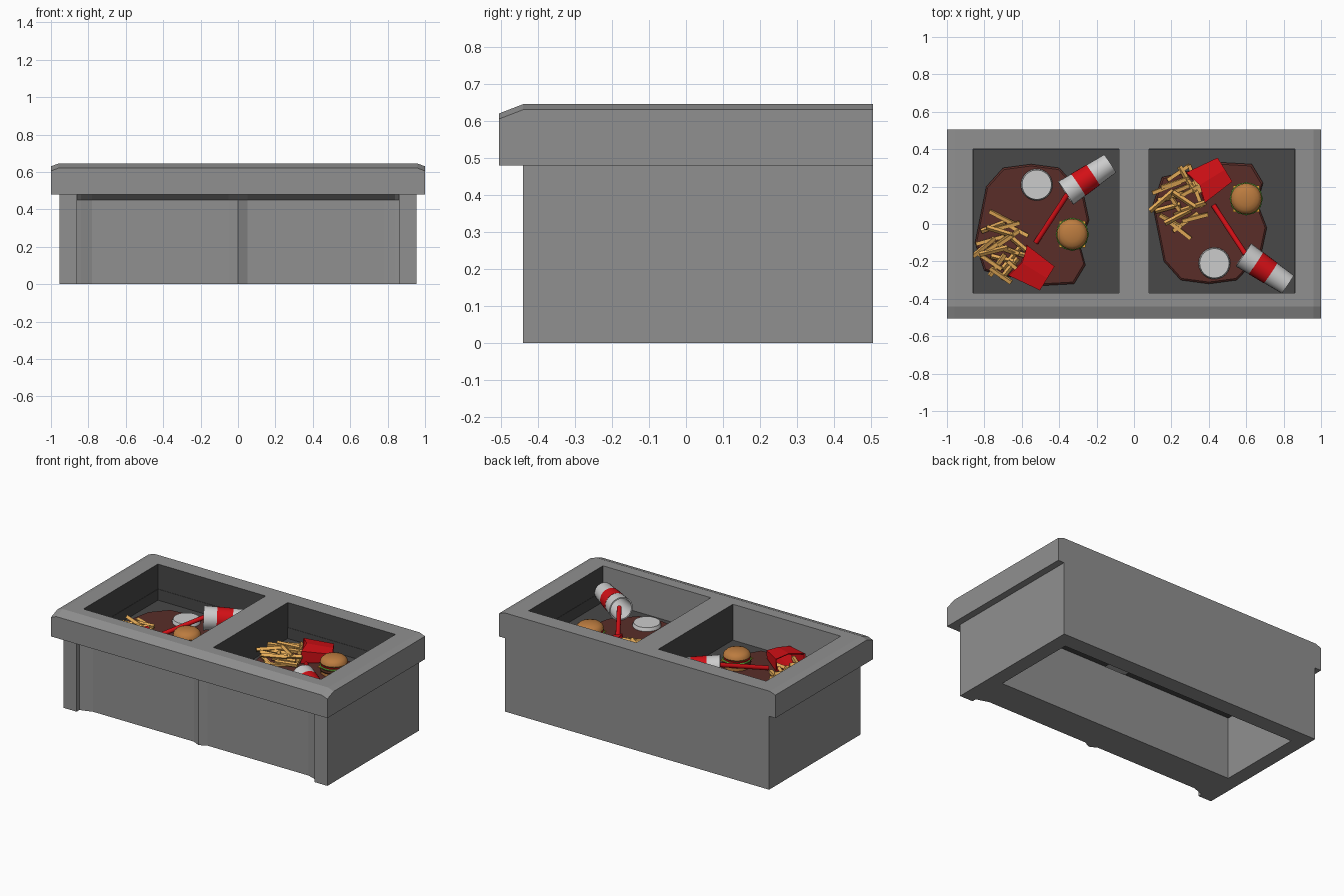
import bpy, bmesh, math, random
from mathutils import Vector, Matrix

if "Cube" in bpy.data.objects:
    bpy.data.objects.remove(bpy.data.objects["Cube"])

random.seed(4)
FLOOR = 0.41


def material(name, rgb):
    m = bpy.data.materials.new(name)
    m.diffuse_color = (*rgb, 1)
    m.use_nodes = True
    m.node_tree.nodes["Principled BSDF"].inputs["Base Color"].default_value = m.diffuse_color
    return m


STONE = material("stone", (0.28, 0.28, 0.28))
LINER = material("dark_liner", (0.065, 0.065, 0.065))
RED = material("red", (0.65, 0.005, 0.008))
WHITE = material("white", (0.58, 0.58, 0.58))
FRY = material("fry", (0.8, 0.42, 0.1))
BUN = material("bun", (0.5, 0.2, 0.05))
PATTY = material("patty", (0.09, 0.03, 0.015))
LETTUCE = material("lettuce", (0.12, 0.4, 0.04))
CHEESE = material("cheese", (0.85, 0.4, 0.04))
SAUCE = material("sauce", (0.1, 0.027, 0.022))


def finish(name, bm, mat, smooth=False):
    bmesh.ops.recalc_face_normals(bm, faces=bm.faces[:])
    me = bpy.data.meshes.new(name)
    bm.to_mesh(me)
    bm.free()
    ob = bpy.data.objects.new(name, me)
    bpy.context.collection.objects.link(ob)
    me.materials.append(mat)
    bpy.ops.object.select_all(action='DESELECT')
    bpy.context.view_layer.objects.active = ob
    ob.select_set(True)
    if smooth:
        bpy.ops.object.shade_smooth_by_angle(angle=math.radians(40))
    return ob


def loft(name, rings, mat=STONE, closed=False, smooth=False):
    """Bridge equal-length rings of points, capped unless closed into a loop."""
    bm = bmesh.new()
    vs = [[bm.verts.new(p) for p in r] for r in rings]
    n = len(vs[0])
    for a, b in list(zip(vs, vs[1:])) + ([(vs[-1], vs[0])] if closed else []):
        for i in range(n):
            j = (i + 1) % n
            bm.faces.new((a[i], a[j], b[j], b[i]))
    if not closed:
        bm.faces.new(vs[0])
        bm.faces.new(vs[-1])
    return finish(name, bm, mat, smooth)


def box(name, x, y, z, mat=STONE):
    return loft(name, [[(x[0], y[0], h), (x[1], y[0], h), (x[1], y[1], h), (x[0], y[1], h)] for h in z], mat)


def revolve(name, profile, frame, mat, n=20, closed=False):
    """Turn (radius, height) pairs around the local z of a frame."""
    rings = [[frame @ Vector((r * math.cos(t * math.tau / n), r * math.sin(t * math.tau / n), h))
              for t in range(n)] for r, h in profile]
    return loft(name, rings, mat, closed, True)


def along(a, b):
    """Frame at a with local z towards b."""
    return Matrix.Translation(a) @ (b - a).to_track_quat('Z', 'Y').to_matrix().to_4x4()


# Rim slab: chamfered at the sides, sloping down at the front
def slab_section(y, drop):
    pts = [(-1, .48), (-1, .63 - drop), (-.96, .645 - drop),
           (.96, .645 - drop), (1, .63 - drop), (1, .48)]
    return [(x, y, z) for x, z in pts]


rim = loft("counter_rim", [slab_section(-.505, .025), slab_section(-.44, 0), slab_section(.505, 0)])
# Cut the two basins, and hollow the divider from below
for x, top in (((-.86, -.08), .8), ((.08, .86), .8), ((-.075, .075), .638)):
    cutter = box("basin_cutter", x, (-.37, .40), (.3, top))
    cutter.hide_render = True
    mod = rim.modifiers.new("basin", 'BOOLEAN')
    mod.object = cutter
    mod.solver = 'EXACT'
    bpy.context.view_layer.objects.active = rim
    bpy.ops.object.modifier_apply(modifier=mod.name)
    bpy.data.objects.remove(cutter)

# Dark lining on the back and side faces of the basins
rim.data.materials.clear()
rim.data.materials.append(STONE)
rim.data.materials.append(LINER)
for f in rim.data.polygons:
    inside = abs(f.center.x) < .9 and -.36 < f.center.y < .45 and abs(f.normal.z) < .1
    f.material_index = 1 if inside else 0

# Body walls, thin basin floors and hollow divider sides
box("back_wall", (-.86, .86), (.40, .505), (0, .48))
for side, s in (("left", -1), ("right", 1)):
    def span(a, b):
        return sorted((s * a, s * b))
    box(side + "_wall", span(.86, .955), (-.44, .505), (0, .48))
    box(side + "_wall_lining", span(.858, .862), (-.37, .40), (FLOOR - .005, .482), LINER)
    box(side + "_back_lining", span(.08, .86), (.398, .402), (FLOOR - .005, .482), LINER)
    box(side + "_basin_floor", span(.075, .86), (-.37, .40), (FLOOR - .005, FLOOR), LINER)
    box(side + "_divider_side", span(.075, .08), (-.37, .40), (FLOOR - .005, .482), LINER)

# Recessed front wall with two bays and a slight centre ridge
half = [(.86, -.41), (.84, -.405), (.78, -.385), (.05, -.385)]
plan = [(-x, y) for x, y in half] + [(0, -.41)] + half[::-1]


def wall_section(z, back, front=None):
    return [(x, front or y, z) for x, y in plan] + [(.86, back, z), (-.86, back, z)]


loft("front_wall", [wall_section(0, -.17), wall_section(.405, -.17), wall_section(.405, -.37),
                    wall_section(.45, -.37), wall_section(.48, -.37, -.435)])

PUDDLE = [(-.70, .30), (-.79, .20), (-.82, .05), (-.85, -.10), (-.80, -.25), (-.63, -.29), (-.50, -.33),
          (-.32, -.32), (-.26, -.22), (-.29, -.11), (-.24, .02), (-.27, .16), (-.40, .30), (-.55, .32)]


def burger(side, x, y):
    at = Matrix.Translation((x, y, FLOOR + .01))
    revolve(side + "_bottom_bun", [(.07, 0), (.08, .01), (.08, .028)], at, BUN)
    revolve(side + "_patty", [(.082, .028), (.086, .038), (.082, .048)], at, PATTY)
    c, h = .07, FLOOR + .059
    box(side + "_cheese", (x - c, x + c), (y - c, y + c), (h, h + .005), CHEESE)
    revolve(side + "_lettuce", [(.084, .053), (.089, .058), (.084, .063)], at, LETTUCE, 12)
    revolve(side + "_tomato", [(.08, .063), (.08, .07)], at, RED)
    revolve(side + "_top_bun", [(.076, .07), (.083, .08), (.079, .096), (.064, .11), (.04, .118), (.012, .121)],
            at, BUN)


def spilled_meal(side, dx, flip, burger_at):
    def P(x, y, z):
        return Vector((x + dx, y * flip, z))

    # Sauce puddle
    mid = Vector((-.55, 0))
    inset = [mid + (Vector(p) - mid) * .97 for p in PUDDLE]
    loft(side + "_puddle", [[P(*p, FLOOR - .002) for p in PUDDLE], [P(*p, FLOOR + .012) for p in PUDDLE],
                            [P(*p, FLOOR + .02) for p in inset]], SAUCE)
    # Lid
    revolve(side + "_cup_lid", [(.085, 0), (.085, .014), (.08, .02), (.079, .028)],
            Matrix.Translation(P(-.52, .21, FLOOR + .015)), WHITE, 24)
    # Open cup lying down, with a red band
    cup = along(P(-.365, .165, .515), P(-.125, .325, .505))
    revolve(side + "_cup", [(.074, 0), (.058, .285), (.01, .285), (.01, .27), (.05, .27), (.066, 0)],
            cup, WHITE, 24, True)
    revolve(side + "_cup_band", [(.0705, .08), (.0655, .175), (.06, .175), (.064, .08)], cup, RED, 24, True)
    # Straw
    a, b = P(-.525, -.10, .45), P(-.355, .16, .525)
    revolve(side + "_straw", [(.014, 0), (.014, (b - a).length)], along(a, b), RED, 10)
    # Open fries carton lying on its back
    start, end = P(-.465, -.29, .465), P(-.62, -.195, .475)
    d = (end - start).normalized()
    w = d.cross(Vector((0, 0, 1))).normalized()
    u = w.cross(d)

    def ring(t, hw, ht, bow=0):
        pts = [(-1, -1), (0, -1.15), (1, -1), (1, 1), (0, 1.25), (-1, 1)]
        return [start + d * (t - (bow if i in (1, 4) else 0)) + w * (hw * p) + u * (ht * q)
                for i, (p, q) in enumerate(pts)]
    loft(side + "_fries_carton", [ring(.01, .06, .02), ring(0, .075, .026), ring(.185, .095, .04, .025),
                                  ring(.18, .088, .034, .025), ring(.01, .07, .021)], RED)
    # Scattered fries
    for i in range(20):
        t = i * 2.4
        r = math.sqrt((i + .5) / 20)
        c = P(-.70 + .11 * r * math.cos(t), -.13 + .165 * r * math.sin(t),
              FLOOR + .028 + .055 * random.random() * (1 - r * .5))
        ang = random.choice((-.5, -.4, .45, 1.0)) + random.uniform(-.25, .25)
        k = random.uniform(.065, .085)
        fry = box(f"{side}_fry_{i}", (-k, k), (-.01, .01), (-.01, .01), FRY)
        fry.location = c
        fry.rotation_euler = (random.uniform(0, 1), random.uniform(-.12, .12), ang * flip)
    burger(side, *burger_at)


spilled_meal("left", 0, 1, (-.33, -.055))
spilled_meal("right", .95, -1, (.60, .135))
